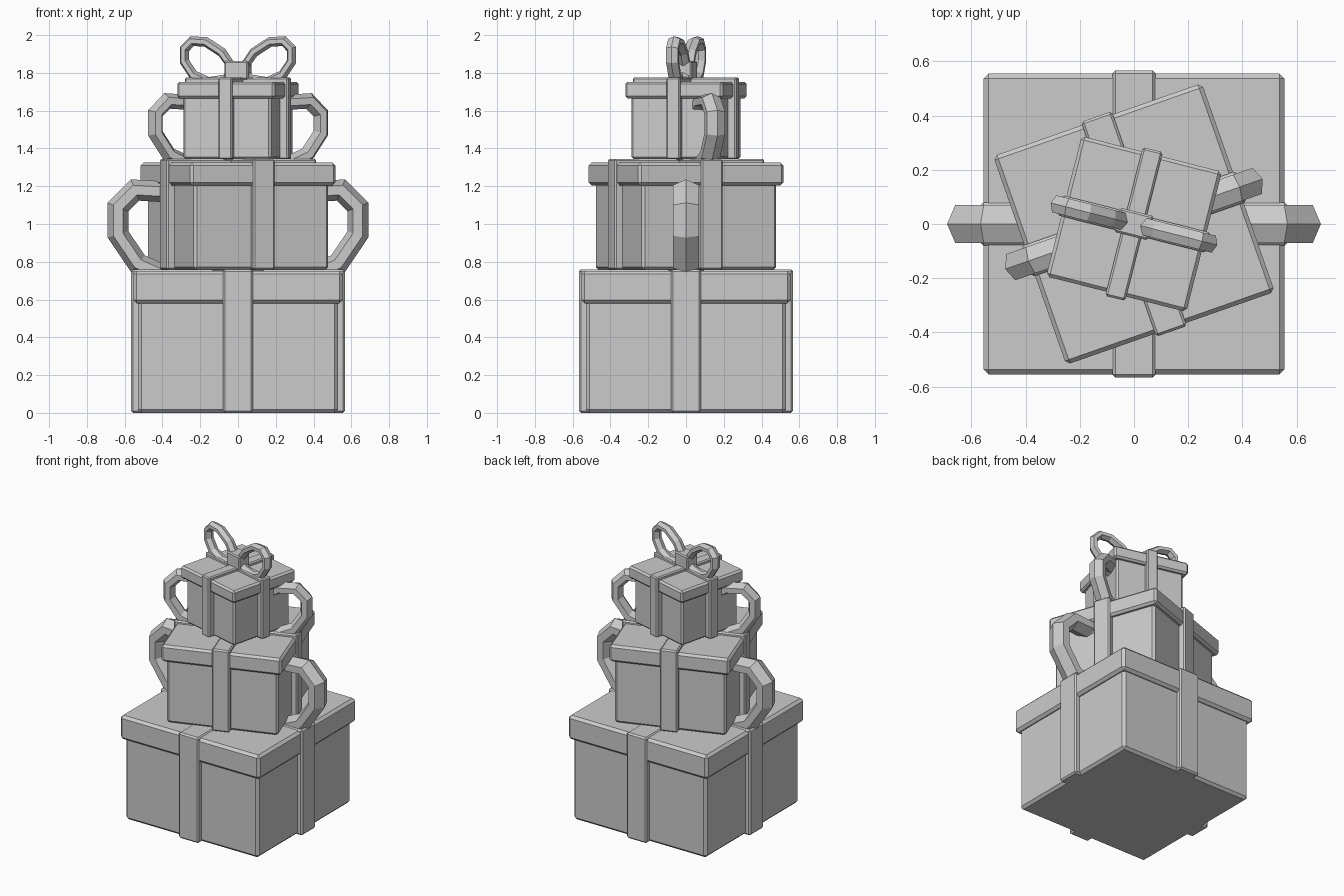
import bpy, bmesh, math
from mathutils import Matrix, Vector

if "Cube" in bpy.data.objects:
    bpy.data.objects.remove(bpy.data.objects["Cube"], do_unlink=True)

grey = bpy.data.materials.new("light grey")
grey.use_nodes = True
grey.diffuse_color = (0.6, 0.6, 0.6, 1)
grey.node_tree.nodes["Principled BSDF"].inputs["Base Color"].default_value = (0.6, 0.6, 0.6, 1)


def finish(name, bm, angle):
    bm.transform(Matrix.Rotation(math.radians(angle), 4, "Z"))
    bmesh.ops.recalc_face_normals(bm, faces=bm.faces)
    mesh = bpy.data.meshes.new(name)
    bm.to_mesh(mesh)
    bm.free()
    mesh.materials.append(grey)
    obj = bpy.data.objects.new(name, mesh)
    bpy.context.collection.objects.link(obj)
    return obj


def box(name, half_x, half_y, z0, z1, chamfer, angle):
    bm = bmesh.new()
    bmesh.ops.create_cube(bm, size=1)
    for v in bm.verts:
        v.co = (v.co.x * 2 * half_x, v.co.y * 2 * half_y, (z0 + z1) / 2 + v.co.z * (z1 - z0))
    bmesh.ops.bevel(bm, geom=bm.edges[:], offset=chamfer, segments=1, affect="EDGES")
    return finish(name, bm, angle)


# Centre line of one bow loop, and the six-sided section of its band
LOOP = [(0.04, 0.08), (0.19, 0.29), (0.38, 0.41), (0.545, 0.42), (0.635, 0.33),
        (0.635, 0.185), (0.53, 0.03), (0.35, -0.05), (0.15, -0.02)]
SECTION = [(0.055, 0), (0.025, 0.07), (-0.025, 0.07), (-0.055, 0), (-0.025, -0.07), (0.025, -0.07)]


def bow_loop(name, side, size, z, angle):
    bm = bmesh.new()
    pts = [Vector(p) for p in LOOP]
    rings = []
    for i, p in enumerate(pts):
        a = (p - pts[i - 1]).normalized()
        b = (pts[(i + 1) % len(pts)] - p).normalized()
        t = (a + b).normalized()
        out = Vector((-t.y, t.x)) / max(0.8, t.dot(a))
        rings.append([bm.verts.new((side * size * (p.x + out.x * d), size * w,
                                    z + size * (p.y + out.y * d))) for d, w in SECTION])
    for i, ring in enumerate(rings):
        nxt = rings[(i + 1) % len(rings)]
        for j in range(len(ring)):
            k = (j + 1) % len(ring)
            bm.faces.new((ring[j], ring[k], nxt[k], nxt[j]))
    return finish(name, bm, angle)


def gift(label, angle, body, lid, ribbon, width, z0, z_lid, z_top, z_ribbon, size):
    c = 0.008 + 0.01 * size
    box(label + "_box", body, body, z0, z_lid + 0.02, c, angle)
    box(label + "_lid", lid, lid, z_lid, z_top, c, angle)
    # Crossed ribbons, running straight down all four sides
    box(label + "_ribbon_side", ribbon, width, z0, z_ribbon, c * 0.6, angle)
    box(label + "_ribbon_front", width, ribbon, z0, z_ribbon, c * 0.6, angle)
    # Bow
    for side, word in ((1, "left"), (-1, "right")):
        bow_loop(f"{label}_bow_{word}", side, size, z_ribbon, angle)
    box(label + "_bow_knot", 0.14 * size, 0.1 * size, z_ribbon - 0.01, z_ribbon + 0.19 * size,
        c * 0.6, angle)


gift("large", 0, 0.53, 0.555, 0.566, 0.08, 0, 0.58, 0.752, 0.76, 1)
gift("medium", 19.3, 0.378, 0.408, 0.42, 0.06, 0.757, 1.205, 1.325, 1.345, 0.73)
gift("small", -14.2, 0.24, 0.267, 0.283, 0.038, 1.343, 1.665, 1.753, 1.775, 0.46)
